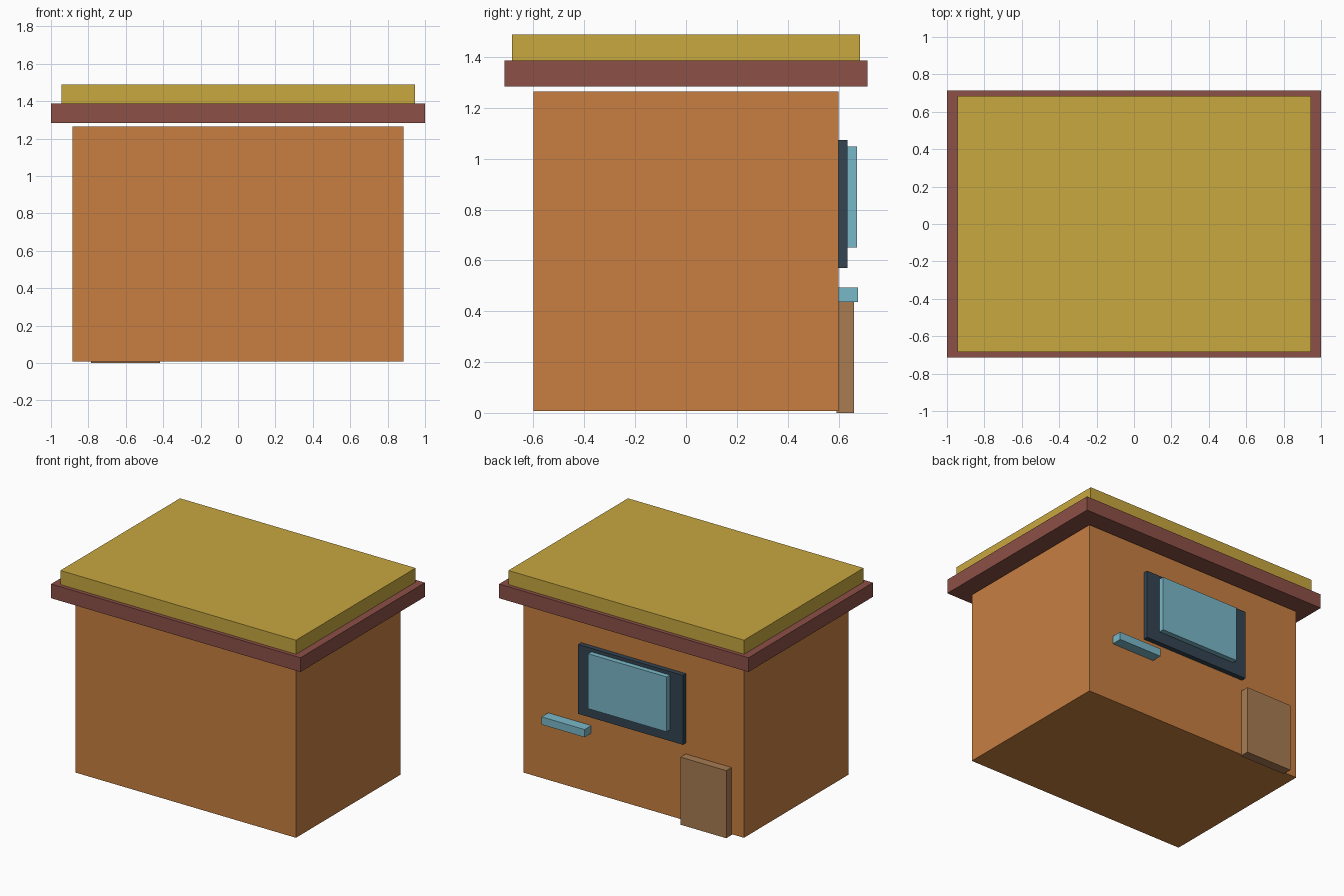
import bpy
from mathutils import Vector

default = bpy.data.objects.get("Cube")
if default:
    bpy.data.objects.remove(default, do_unlink=True)


def material(name, rgb):
    mat = bpy.data.materials.new(name)
    mat.use_nodes = True
    colour = (*rgb, 1.0)
    mat.diffuse_color = colour
    mat.node_tree.nodes["Principled BSDF"].inputs["Base Color"].default_value = colour
    return mat


def box(name, low, high, mat):
    """Axis-aligned box between two opposite corners."""
    low, high = Vector(low), Vector(high)
    bpy.ops.mesh.primitive_cube_add(size=1, location=(low + high) / 2)
    obj = bpy.context.object
    obj.name = name
    obj.scale = high - low
    bpy.ops.object.transform_apply(location=False, rotation=False, scale=True)
    obj.data.materials.append(mat)
    return obj


orange = material("orange wall", (0.578, 0.212, 0.053))
maroon = material("maroon trim", (0.262, 0.080, 0.061))
gold = material("gold roof", (0.578, 0.392, 0.051))
slate = material("dark slate", (0.033, 0.058, 0.084))
teal = material("pale teal", (0.195, 0.479, 0.578))
wood = material("brown wood", (0.392, 0.202, 0.084))

# Body and stepped flat roof
box("walls", (-0.885, -0.6, 0.007), (0.885, 0.6, 1.264), orange)
box("eaves", (-1, -0.713, 1.283), (1, 0.713, 1.386), maroon)
box("roof_slab", (-0.945, -0.685, 1.386), (0.945, 0.685, 1.488), gold)

# Fittings on the back wall
box("window_frame", (-0.42, 0.598, 0.57), (0.42, 0.635, 1.073), slate)
box("window_pane", (-0.315, 0.635, 0.65), (0.315, 0.672, 1.048), teal)
box("ledge", (0.34, 0.598, 0.437), (0.685, 0.676, 0.493), teal)
box("door", (-0.785, 0.592, 0), (-0.417, 0.66, 0.49), wood)
